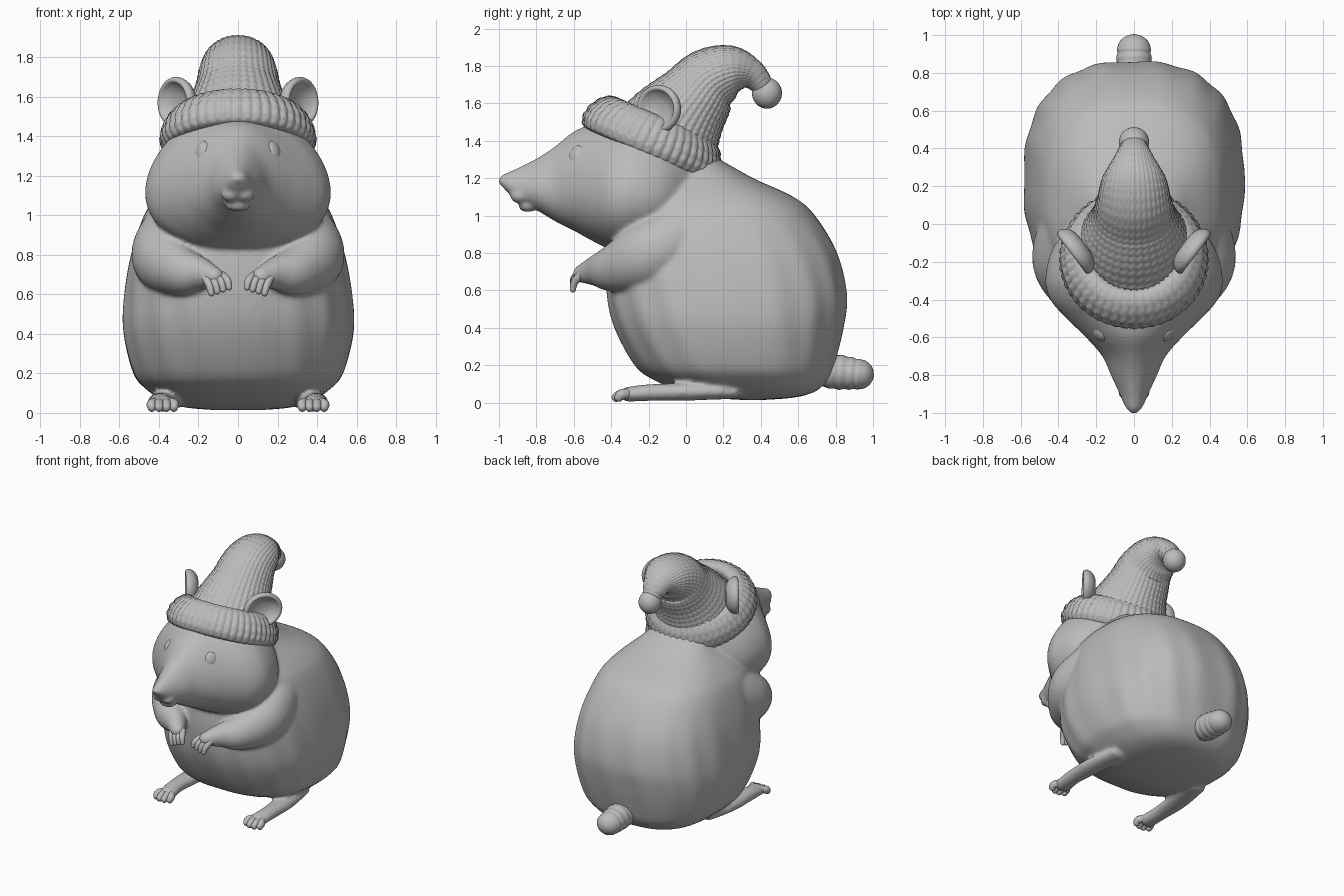
import bpy, bmesh
from math import sin, cos, pi, copysign
from mathutils import Vector, Matrix

if "Cube" in bpy.data.objects:
    bpy.data.objects.remove(bpy.data.objects["Cube"], do_unlink=True)

grey = bpy.data.materials.new("clay grey")
grey.use_nodes = True
grey.diffuse_color = (0.5, 0.5, 0.5, 1)
grey.node_tree.nodes["Principled BSDF"].inputs["Base Color"].default_value = (0.5, 0.5, 0.5, 1)
X = Vector((1, 0, 0))
Z = Vector((0, 0, 1))


def finish(name, bm, mirror=False):
    bmesh.ops.recalc_face_normals(bm, faces=bm.faces[:])
    mesh = bpy.data.meshes.new(name)
    bm.to_mesh(mesh)
    bm.free()
    mesh.materials.append(grey)
    for p in mesh.polygons:
        p.use_smooth = True
    ob = bpy.data.objects.new(name, mesh)
    bpy.context.collection.objects.link(ob)
    if mirror:
        ob.modifiers.new("mirror", 'MIRROR').use_mirror_merge = False
    return ob


def spline(keys, steps):
    """Smooth interpolation through tuples of any length."""
    out = []
    last = len(keys) - 1
    for i in range(last):
        p, q, r, s = keys[max(i - 1, 0)], keys[i], keys[i + 1], keys[min(i + 2, last)]
        for k in range(steps):
            t = k / steps
            out.append([b + t / 2 * (c - a + t * (2 * a - 5 * b + 4 * c - d
                        + t * (3 * (b - c) + d - a))) for a, b, c, d in zip(p, q, r, s)])
    return out + [list(keys[-1])]


def skin(bm, rings, loop=False):
    """Bridge rings of points; cap the ends, or join them into a loop."""
    rows = [[bm.verts.new(p) for p in ring] for ring in rings]
    n = len(rows[0])
    pairs = list(zip(rows, rows[1:])) + ([(rows[-1], rows[0])] if loop else [])
    for a, b in pairs:
        for j in range(n):
            k = (j + 1) % n
            bm.faces.new((a[j], a[k], b[k], b[j]))
    if not loop:
        bm.faces.new(rows[0])
        bm.faces.new(rows[-1])


def angles(n):
    return [2 * pi * j / n for j in range(n)]


def tube(bm, keys, n=24, steps=6, depth=1.0, flip=1, ripple=lambda u, a: 1):
    """Round-ended tube; keys are x, y, z, side radius, other radius."""
    pts = spline([(k[0] * flip, *k[1:]) for k in keys], steps)
    m = len(pts) - 1
    rings = []
    for i, p in enumerate(pts):
        t = (Vector(pts[min(i + 1, m)][:3]) - Vector(pts[max(i - 1, 0)][:3])).normalized()
        side = (X - t * X.dot(t)).normalized()
        up = t.cross(side)
        shells = [(0, 1)]
        if i in (0, m):
            shells = [(sin(k * pi / 10.4), cos(k * pi / 10.4)) for k in range(6)]
            if i == 0:
                shells = [(-d, s) for d, s in reversed(shells)]
        for d, s in shells:
            c = Vector(p[:3]) + t * d * min(p[3], p[4]) * depth
            rings.append([c + (side * p[3] * cos(a) + up * p[4] * sin(a)) * s * ripple(i / m, a)
                          for a in angles(n)])
    skin(bm, rings)


def ball(bm, loc, size, facing=(0, 0, 1)):
    rot = Vector(facing).to_track_quat('Z', 'Y').to_matrix().to_4x4()
    bmesh.ops.create_uvsphere(bm, u_segments=32, v_segments=20, radius=1,
                              matrix=Matrix.Translation(loc) @ rot @ Matrix.Diagonal((*size, 1)))


# Torso: height, front, back, half width, with faint folds in the fur
torso = [(.015, .3, .42, .13), (.028, .12, .58, .27), (.06, -.02, .69, .375), (.12, -.17, .755, .465),
         (.2, -.275, .79, .53), (.4, -.38, .84, .58), (.58, -.42, .86, .577), (.8, -.42, .81, .54),
         (1, -.38, .69, .475), (1.1, -.33, .575, .405), (1.2, -.25, .36, .3), (1.3, -.15, .18, .2),
         (1.36, -.1, .05, .08)]
bm = bmesh.new()
rings = []
for z, f, b, w in spline(torso, 6):
    ring = []
    for a in angles(96):
        fold = 1 + .008 * sin(17 * a + 4 * z) * sin(pi * min(z, 1.0))
        c, s = [copysign(abs(v) ** .79, v) * fold for v in (cos(a), sin(a))]
        ring.append((w * c, (f + b) / 2 + (b - f) / 2 * s, z))
    rings.append(ring)
skin(bm, rings)

# Head: depth, underside, top, half width, with fuller cheeks low down
head = [(-.995, 1.18, 1.21, .015), (-.97, 1.14, 1.225, .045), (-.9, 1.08, 1.255, .075),
        (-.8, 1.03, 1.305, .12), (-.7, .97, 1.37, .165), (-.6, .92, 1.45, .25),
        (-.5, .865, 1.49, .35), (-.4, .82, 1.53, .435), (-.28, .81, 1.56, .46),
        (-.1, .85, 1.52, .405), (.08, 1, 1.4, .22)]
skin(bm, [[(w * cos(a) * (1 - .2 * sin(a)), y, (lo + hi) / 2 + (hi - lo) / 2 * sin(a))
           for a in angles(64)] for y, lo, hi, w in spline(head, 6)])
ball(bm, (0, -.965, 1.185), (.042, .04, .03))
ball(bm, (0, -.845, 1.046), (.065, .05, .026))

# Lips, arms and long flat feet on both sides
for flip in (1, -1):
    ball(bm, (.034 * flip, -.885, 1.105), (.05, .055, .04))
    tube(bm, [(.34, .02, .9, .15, .18), (.375, -.2, .79, .163, .18), (.29, -.38, .72, .125, .13),
              (.19, -.48, .705, .08, .085), (.12, -.555, .69, .05, .05)], 32, flip=flip)
    tube(bm, [(.34, .25, .06, .08, .04), (.38, .02, .058, .075, .046), (.39, -.18, .055, .06, .045),
              (.38, -.31, .045, .064, .04)], flip=flip)

# Fuse the soft parts into one skin
body = finish("body", bm)
fuse = body.modifiers.new("fuse", 'REMESH')
fuse.mode = 'VOXEL'
fuse.voxel_size = .013
fuse.use_smooth_shade = True
soften = body.modifiers.new("soften", 'SMOOTH')
soften.factor = .5
soften.iterations = 6

# Eyes
bm = bmesh.new()
ball(bm, (.178, -.578, 1.317), (.052, .06, .033), (.8, -.5, .25))
finish("eyes", bm, True)

# Ears: thick cupped discs facing forward and outward
bm = bmesh.new()
out, along = Vector((.8, -.6, 0)), Vector((.6, .8, 0))
cup = [(.004, -.055), (.06, -.055), (.105, -.035), (.128, 0), (.125, .025),
       (.108, .032), (.09, .012), (.05, -.012), (.004, -.018)]
skin(bm, [[Vector((.305, -.14, 1.57)) + out * h + along * r * 1.08 * cos(a) + Z * r * sin(a)
           for a in angles(40)] for r, h in spline(cup, 3)])
finish("ears", bm, True)

# Hat brim: a thick tilted knitted band, leaning in at the top
bm = bmesh.new()
axis, back = Vector((0, .4, .917)), Vector((0, .917, -.4))
rings = []
for a in angles(360):
    spoke = X * cos(a) + back * sin(a)
    ring = []
    for b in angles(36):
        knit = 1 + .13 * (abs(cos(24 * a)) - .5) + .06 * sin(12 * b + 3 * abs(sin(24 * a)))
        ring.append(Vector((0, -.168, 1.425)) + spoke * (.308 - .035 * sin(b) + .075 * cos(b) * knit)
                    + axis * .11 * sin(b) * (.9 + .1 * knit))
    rings.append(ring)
skin(bm, rings, True)
finish("hat_brim", bm)

# Hat crown: a cone drooping backward, stitched in rows
crown = [(0, -.12, 1.38, .32, .31), (0, -.05, 1.5, .275, .262), (0, .04, 1.62, .222, .21),
         (0, .13, 1.725, .195, .175), (0, .25, 1.773, .165, .137),
         (0, .35, 1.755, .105, .083), (0, .42, 1.685, .065, .055)]
bm = bmesh.new()
tube(bm, crown, 240, 20, .3, ripple=lambda u, a:
     1 + .022 * (abs(cos(20 * a)) - .6) + .008 * sin(150 * u + 3 * abs(sin(20 * a))))
finish("hat_crown", bm)

bm = bmesh.new()
ball(bm, (0, .433, 1.655), (.08, .08, .083))
finish("hat_pompom", bm)

# Curled fingers
bm = bmesh.new()
for i in range(4):
    x = .045 + .03 * i
    tube(bm, [(x + .035, -.55, .695, .022, .022), (x + .01, -.595, .67 - .008 * i, .02, .02),
              (x, -.605, .635 - .01 * i, .016, .016)], 12, 4)
finish("fingers", bm, True)

# Toes
bm = bmesh.new()
for i in range(4):
    x = .325 + .037 * i
    reach = -.375 + .015 * (i in (0, 3))
    tube(bm, [(.36 + .013 * i, -.28, .05, .024, .024), (x, -.34, .045, .025, .028),
              (x, reach, .028, .022, .024)], 12, 4)
finish("toes", bm, True)

# Stubby ringed tail
bm = bmesh.new()
tube(bm, [(0, .66, .18, .08, .075), (0, .8, .165, .095, .092), (0, .925, .152, .088, .08)],
     32, 20, ripple=lambda u, a: 1 + .025 * sin(u * 34))
finish("tail", bm)
